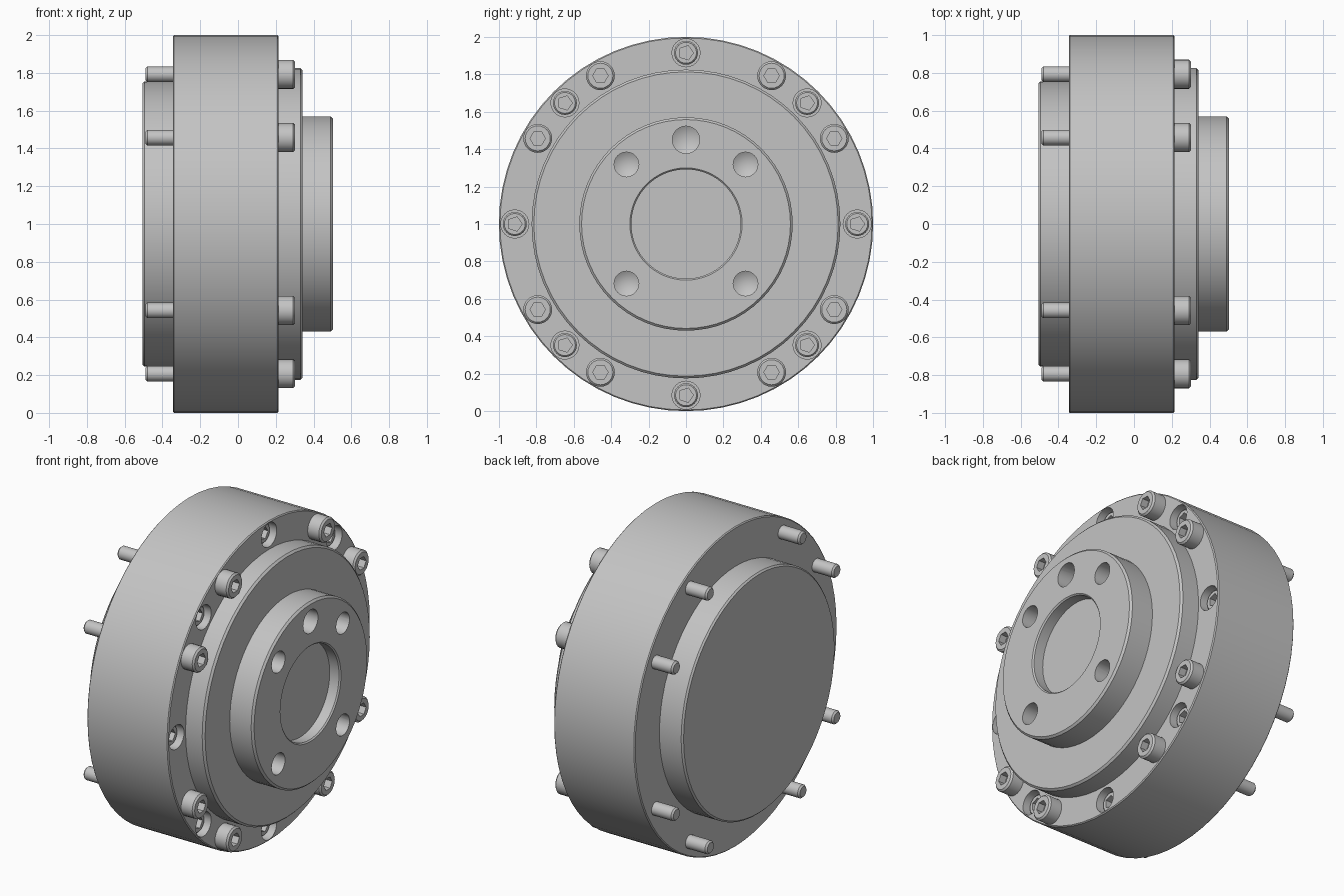
import bpy, bmesh
from math import sin, cos, pi, radians
from mathutils import Matrix, Vector

cube = bpy.data.objects.get("Cube")
if cube:
    bpy.data.objects.remove(cube, do_unlink=True)

# Single flat grey metal
GREY = (0.55, 0.55, 0.55, 1)
metal = bpy.data.materials.new("grey metal")
metal.use_nodes = True
metal.diffuse_color = GREY
metal.node_tree.nodes["Principled BSDF"].inputs["Base Color"].default_value = GREY

CENTRE_Z = 1.0
BOLT_CIRCLE = 0.915
HOLE_CIRCLE = 0.45


def around(radius, degrees):
    """Point on a circle about the main axis."""
    a = radians(degrees)
    return Vector((0, radius * cos(a), CENTRE_Z + radius * sin(a)))


def lathe(bm, profile, segments, offset=Vector((0, 0, 0))):
    """Turn an (x, radius) profile about the x axis; it starts and ends at radius 0."""
    rings = []
    for x, r in profile:
        if r == 0:
            rings.append([bm.verts.new(offset + Vector((x, 0, 0)))])
        else:
            rings.append([bm.verts.new(offset + Vector(
                (x, r * cos(2 * pi * i / segments), r * sin(2 * pi * i / segments))))
                for i in range(segments)])
    for a, b in zip(rings, rings[1:]):
        for i in range(segments):
            j = (i + 1) % segments
            if len(a) == 1:
                bm.faces.new((a[0], b[j], b[i]))
            elif len(b) == 1:
                bm.faces.new((a[i], a[j], b[0]))
            else:
                bm.faces.new((a[i], a[j], b[j], b[i]))


def finish(bm, name):
    """Turn a bmesh into a grey object."""
    bmesh.ops.recalc_face_normals(bm, faces=bm.faces[:])
    mesh = bpy.data.meshes.new(name)
    bm.to_mesh(mesh)
    bm.free()
    mesh.materials.append(metal)
    obj = bpy.data.objects.new(name, mesh)
    bpy.context.collection.objects.link(obj)
    return obj


def select(obj):
    bpy.ops.object.select_all(action='DESELECT')
    obj.select_set(True)
    bpy.context.view_layer.objects.active = obj


def cut(obj, cutter):
    """Subtract the cutter, then remove it."""
    cutter.hide_render = True
    mod = obj.modifiers.new("cut", 'BOOLEAN')
    mod.operation = 'DIFFERENCE'
    mod.solver = 'EXACT'
    mod.object = cutter
    select(obj)
    bpy.ops.object.modifier_apply(modifier=mod.name)
    bpy.data.objects.remove(cutter, do_unlink=True)


def smooth(obj):
    select(obj)
    bpy.ops.object.shade_smooth_by_angle(angle=radians(30))


# Housing: rear boss, main drum, front step, output hub and shallow bore
bm = bmesh.new()
lathe(bm, [(-0.505, 0), (-0.505, 0.745), (-0.495, 0.755), (-0.345, 0.755),
           (-0.345, 0.994), (-0.339, 1.0), (0.209, 1.0), (0.215, 0.994),
           (0.215, 0.825), (0.33, 0.825), (0.342, 0.813),
           (0.342, 0.57), (0.49, 0.57), (0.502, 0.558),
           (0.502, 0.3), (0.494, 0.292), (0.43, 0.292), (0.43, 0)],
      64, Vector((0, 0, CENTRE_Z)))
housing = finish(bm, "housing")

# Counterbores in the rim and drilled holes in the hub
bm = bmesh.new()
for k in range(8):
    lathe(bm, [(0.1, 0), (0.1, 0.075), (0.3, 0.075), (0.3, 0)], 24,
          around(BOLT_CIRCLE, 45 * k))
for angle in (45, 90, 135, 225, 315):
    r = 0.073 if angle == 90 else 0.066
    lathe(bm, [(0.29, 0), (0.33, r), (0.6, r), (0.6, 0)], 24,
          around(HOLE_CIRCLE, angle))
cut(housing, finish(bm, "hole_cutter"))
smooth(housing)


def make_bolt(name, profile, socket_radius, socket_sides, top):
    """Turned bolt with a polygonal socket in its head."""
    bm = bmesh.new()
    lathe(bm, profile, 24)
    bolt = finish(bm, name)
    bm = bmesh.new()
    lathe(bm, [(top - 0.045, 0), (top - 0.045, socket_radius),
               (top + 0.1, socket_radius), (top + 0.1, 0)], socket_sides)
    cut(bolt, finish(bm, "socket_cutter"))
    smooth(bolt)
    return bolt


def place(bolt, angles):
    """Put the bolt and its linked copies round the rim."""
    name = bolt.name
    for i, angle in enumerate(angles):
        obj = bolt if i == 0 else bolt.copy()
        if i:
            bpy.context.collection.objects.link(obj)
        obj.name = f"{name}_{i + 1}"
        obj.location = around(BOLT_CIRCLE, angle)


# Long through bolts: heads stand proud in front, shanks come out at the rear
through = make_bolt("through_bolt",
                    [(-0.49, 0), (-0.49, 0.032), (-0.48, 0.041), (0.205, 0.041),
                     (0.205, 0.077), (0.292, 0.077), (0.302, 0.067), (0.302, 0)],
                    0.041, 6, 0.302)
place(through, [q + s for q in (0, 90, 180, 270) for s in (30, 60)])

# Short bolts sunk in the counterbores
sunk = make_bolt("sunk_bolt",
                 [(0.095, 0), (0.095, 0.064), (0.172, 0.064), (0.18, 0.056), (0.18, 0)],
                 0.04, 5, 0.18)
place(sunk, range(0, 360, 45))
